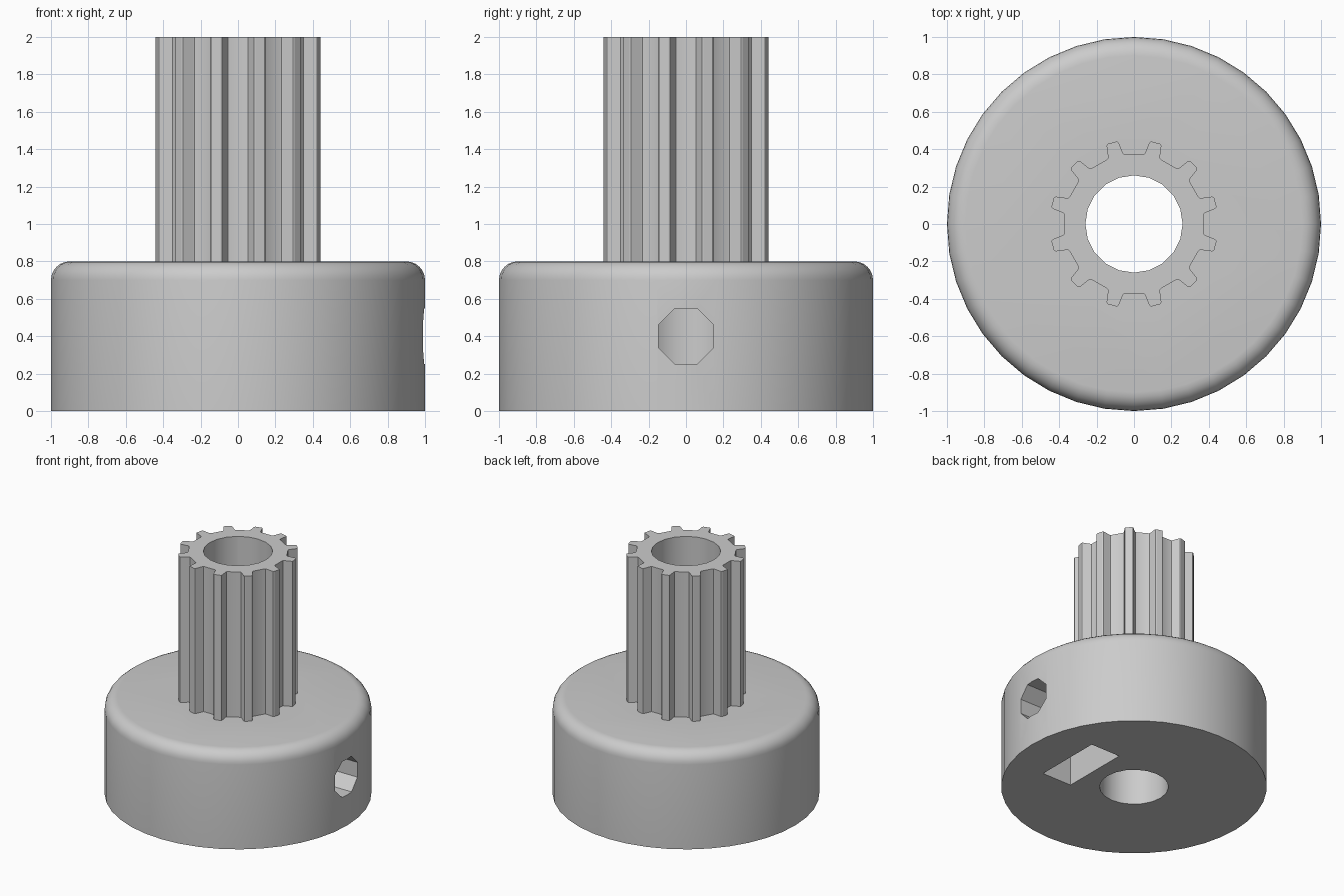
import bpy
import bmesh
from math import sin, cos, pi, radians
from mathutils import Matrix

cube = bpy.data.objects.get("Cube")
if cube:
    bpy.data.objects.remove(cube)

grey = bpy.data.materials.new("plain grey")
grey.use_nodes = True
colour = (0.6, 0.6, 0.6, 1)
grey.diffuse_color = colour
grey.node_tree.nodes["Principled BSDF"].inputs["Base Color"].default_value = colour


def make(name, bm):
    bmesh.ops.recalc_face_normals(bm, faces=bm.faces)
    mesh = bpy.data.meshes.new(name)
    bm.to_mesh(mesh)
    bm.free()
    mesh.materials.append(grey)
    obj = bpy.data.objects.new(name, mesh)
    bpy.context.collection.objects.link(obj)
    return obj


def prism(name, outline, low, high, matrix=Matrix()):
    """Extrude a flat outline from low to high along z, then transform it."""
    bm = bmesh.new()
    face = bm.faces.new([bm.verts.new((x, y, low)) for x, y in outline])
    new = bmesh.ops.extrude_face_region(bm, geom=[face])["geom"]
    verts = [v for v in new if isinstance(v, bmesh.types.BMVert)]
    bmesh.ops.translate(bm, verts=verts, vec=(0, 0, high - low))
    bmesh.ops.transform(bm, matrix=matrix, verts=bm.verts)
    return make(name, bm)


def ring(sides, radius, turn=0.0):
    return [(radius * cos(turn + 2 * pi * i / sides),
             radius * sin(turn + 2 * pi * i / sides)) for i in range(sides)]


def combine(target, other, operation):
    mod = target.modifiers.new(other.name, 'BOOLEAN')
    mod.object = other
    mod.operation = operation
    mod.solver = 'EXACT'
    bpy.context.view_layer.objects.active = target
    bpy.ops.object.modifier_apply(modifier=mod.name)
    bpy.data.objects.remove(other)


# Round hub with a rounded upper rim
HUB_HEIGHT, ROUND = 0.8, 0.1
profile = [(1.0, 0.0)]
profile += [(1 - ROUND + ROUND * cos(a), HUB_HEIGHT - ROUND + ROUND * sin(a))
            for a in (radians(15 * i) for i in range(7))]
bm = bmesh.new()
loops = [[bm.verts.new((x, y, z)) for x, y in ring(40, r)] for r, z in profile]
for lower, upper in zip(loops, loops[1:]):
    for i in range(40):
        j = (i + 1) % 40
        bm.faces.new((lower[i], lower[j], upper[j], upper[i]))
bm.faces.new(loops[0])
bm.faces.new(loops[-1])
pulley = make("pulley", bm)

# Toothed shaft: twelve tapered grooves around the outline
half_groove = [(0.094, 0.441), (0.086, 0.439), (0.081, 0.433),
               (0.059, 0.379), (0.054, 0.373), (0.047, 0.371)]
groove = half_groove + [(-x, y) for x, y in reversed(half_groove)]
outline = []
for k in range(12):
    a = -radians(30 * k)
    outline += [(x * cos(a) - y * sin(a), x * sin(a) + y * cos(a))
                for x, y in reversed(groove)]
combine(pulley, prism("toothed_shaft", outline, 0.5, 2.0), 'UNION')

# Bore through the whole height
combine(pulley, prism("bore", ring(20, 0.26), -0.1, 2.1), 'DIFFERENCE')

# Set screw hole from the left side into the bore
along_x = Matrix.Translation((0, 0, 0.4)) @ Matrix.Rotation(pi / 2, 4, 'Y')
combine(pulley, prism("screw_hole", ring(8, 0.16, pi / 8), 0.1, 1.2, along_x),
        'DIFFERENCE')

# Nut slot, open underneath, ending in the upper half of a hexagon
flat, point = 0.285, 0.329
slot = [(0.5, -flat), (0.5, flat), (-point / 2, flat), (-point, 0),
        (-point / 2, -flat)]
combine(pulley, prism("nut_slot", slot, 0.385, 0.655, along_x), 'DIFFERENCE')

bpy.ops.object.select_all(action='DESELECT')
pulley.select_set(True)
bpy.context.view_layer.objects.active = pulley
bpy.ops.object.shade_smooth_by_angle(angle=radians(28))
